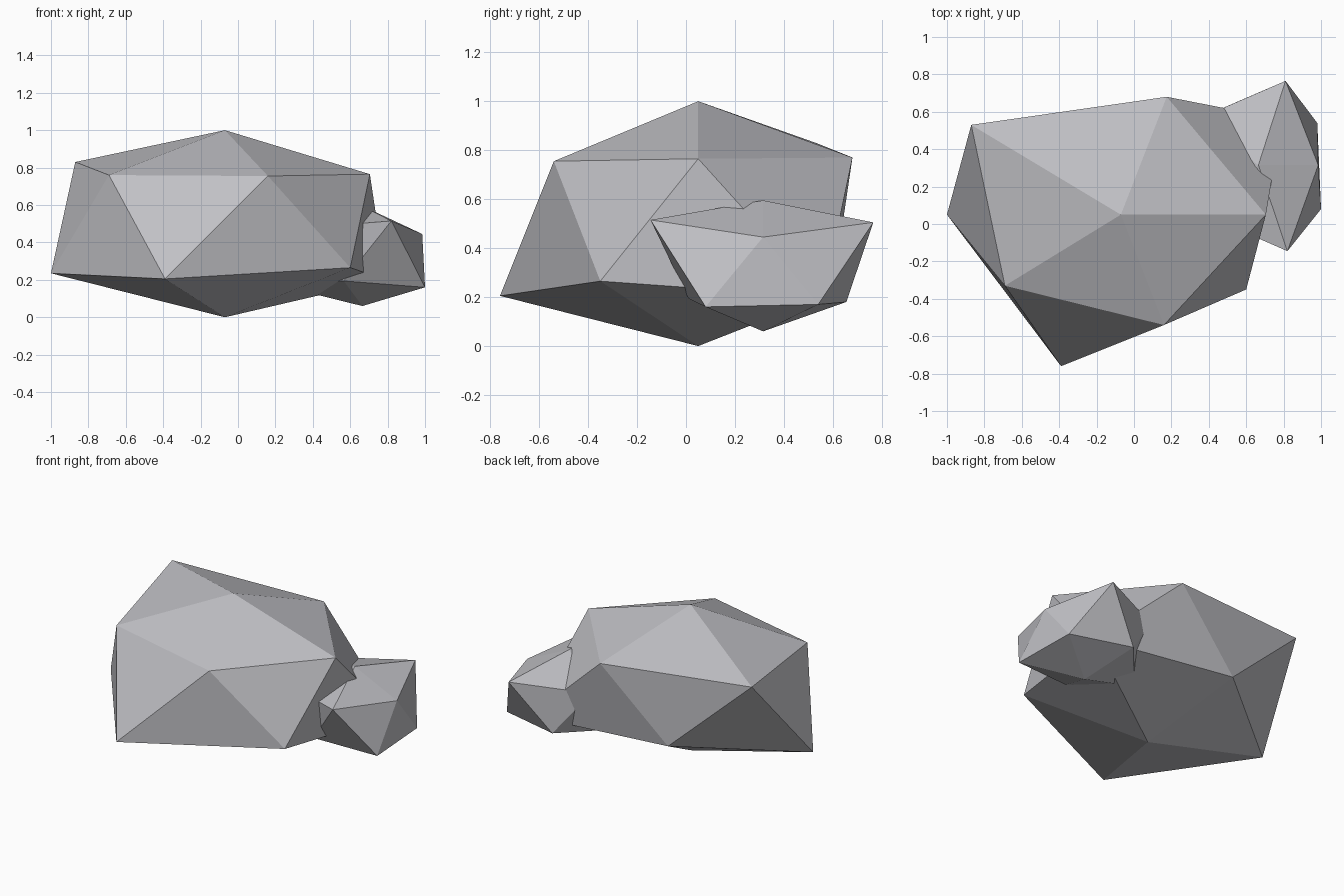
import bpy

stone = bpy.data.materials.new("grey stone")
stone.diffuse_color = (0.53, 0.53, 0.56, 1)


def boulder(name, bottom, lower, upper, top):
    """Uneven 20-sided rock: two rings of five corners between two tips.
    Each upper corner sits just before the lower corner of the same index."""
    verts = [bottom, *lower, *upper, top]
    faces = []
    for i in range(5):
        j = (i + 1) % 5
        lo, lo_next = 1 + i, 1 + j
        up, up_next = 6 + i, 6 + j
        faces += [(0, lo_next, lo), (lo, up_next, up),
                  (lo, lo_next, up_next), (up, up_next, 11)]
    mesh = bpy.data.meshes.new(name)
    mesh.from_pydata(verts, [], faces)
    mesh.materials.append(stone)
    mesh.update()
    obj = bpy.data.objects.new(name, mesh)
    bpy.context.collection.objects.link(obj)
    return obj


# Large main rock, corners listed counter-clockwise
boulder(
    "large_rock",
    (-0.07, 0.05, 0.0),
    [(0.60, -0.35, 0.265), (0.79, 0.56, 0.20), (-0.29, 0.61, 0.30),
     (-1.0, 0.05, 0.235), (-0.39, -0.76, 0.205)],
    [(0.16, -0.54, 0.755), (0.705, 0.05, 0.765), (0.175, 0.68, 0.77),
     (-0.87, 0.53, 0.83), (-0.69, -0.33, 0.76)],
    (-0.07, 0.05, 1.0))

# Small rock leaning into its right side
boulder(
    "small_rock",
    (0.665, 0.315, 0.06),
    [(1.0, 0.08, 0.16), (0.98, 0.54, 0.17), (0.555, 0.655, 0.18),
     (0.26, 0.315, 0.16), (0.565, 0.01, 0.194)],
    [(0.82, -0.145, 0.515), (0.985, 0.315, 0.445), (0.81, 0.765, 0.505),
     (0.33, 0.557, 0.476), (0.33, 0.07, 0.476)],
    (0.665, 0.315, 0.595))
